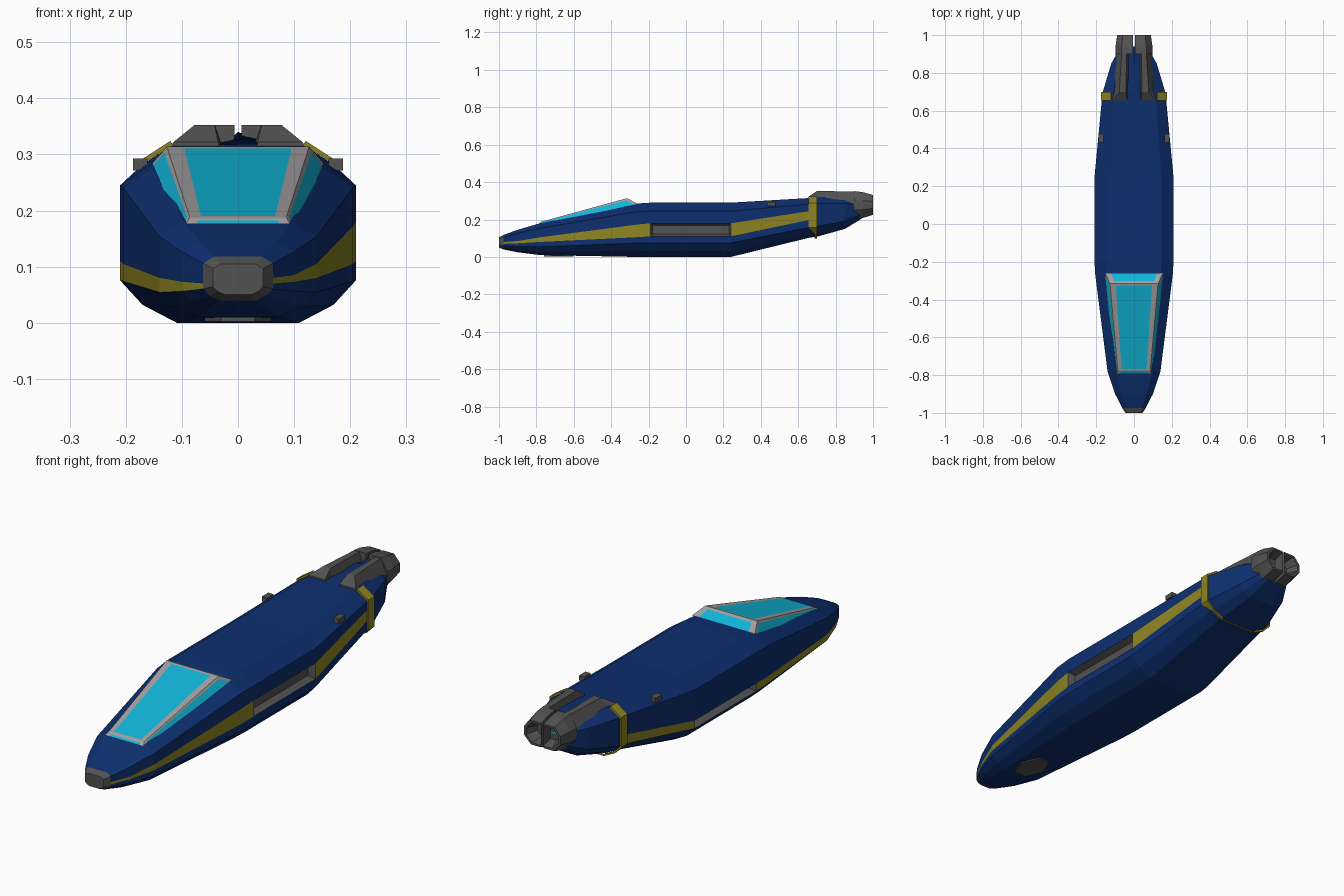
import bpy
import bmesh
from math import cos, sin, pi
from mathutils import Vector

cube = bpy.data.objects.get("Cube")
if cube:
    bpy.data.objects.remove(cube)


def make_material(name, rgb):
    mat = bpy.data.materials.new(name)
    mat.use_nodes = True
    color = (*rgb, 1)
    mat.diffuse_color = color
    mat.node_tree.nodes["Principled BSDF"].inputs["Base Color"].default_value = color
    return mat


NAVY, YELLOW, GRAY, FRAME, GLASS = range(5)
MATERIALS = [
    make_material("navy paint", (.004, .028, .16)),
    make_material("mustard stripe", (.27, .235, .016)),
    make_material("dark gray metal", (.085, .085, .085)),
    make_material("pale gray frame", (.36, .35, .35)),
    make_material("cyan glass", (.005, .46, .69)),
]


def finish(name, bm, recalc=True):
    if recalc:
        bmesh.ops.recalc_face_normals(bm, faces=bm.faces)
    mesh = bpy.data.meshes.new(name)
    bm.to_mesh(mesh)
    bm.free()
    for mat in MATERIALS:
        mesh.materials.append(mat)
    obj = bpy.data.objects.new(name, mesh)
    bpy.context.collection.objects.link(obj)
    return obj


def loft(bm, rings, color, closed=True, caps=True):
    """Skin a list of point rings; color may be a value or a rule(station, strip)."""
    rows = [[bm.verts.new(p) for p in ring] for ring in rings]
    count = len(rows[0])
    for s, (a, b) in enumerate(zip(rows, rows[1:])):
        for i in range(count if closed else count - 1):
            j = (i + 1) % count
            face = bm.faces.new((a[i], a[j], b[j], b[i]))
            face.material_index = color(s, i) if callable(color) else color
    if caps:
        for row in (rows[0], rows[-1]):
            bm.faces.new(row).material_index = GRAY
    return rows


def mirror_ring(ring):
    return [(-x, y, z) for x, y, z in ring]


def half_section(y, w, zb, zt, lo, hi):
    """Left half of the hull outline, from the belly to the top edge."""
    h = zt - zb
    return [(.52 * w, y, zb), (.81 * w, y, zb + .11 * h), (w, y, zb + .26 * h),
            (w, y, lo), (w, y, hi), (w, y, zb + .845 * h), (.69 * w, y, zt)]


# Hull: y, half width, bottom, top, stripe bottom, stripe top, spine height
STATIONS = [
    (-1, .045, .05, .105, .072, .08, .105),
    (-.975, .062, .04, .118, .07, .08, .118),
    (-.9, .1, .025, .145, .073, .085, .145),
    (-.78, .14, .01, .18, .08, .105, .18),
    (-.27, .205, 0, .285, .105, .172, .285),
    (-.19, .21, 0, .29, .11, .18, .29),
    (.24, .21, 0, .29, .11, .18, .29),
    (.66, .17, .103, .315, .198, .245, .315),
    (.7, .165, .108, .318, .205, .25, .318),
    (.85, .12, .15, .31, .21, .25, .328),
    (.94, .07, .205, .295, .235, .26, .34),
]
STRIPE = (3, 11)
BAY_STATION = 5


def hull_color(s, i):
    if s == 0:
        return GRAY
    if i in STRIPE and s < 7:
        return GRAY if s == BAY_STATION else YELLOW
    return NAVY


bm = bmesh.new()
rings = []
for *section, spine in STATIONS:
    half = half_section(*section)
    rings.append(half + [(0, section[0], spine)] + mirror_ring(half)[::-1])
loft(bm, rings, hull_color)
bmesh.ops.recalc_face_normals(bm, faces=bm.faces)
# Side bays sunk into the stripe
bays = [f for f in bm.faces if f.material_index == GRAY
        and abs(f.calc_center_median().x) > .2]
bmesh.ops.inset_individual(bm, faces=bays, thickness=.016, depth=-.03)
finish("hull", bm, recalc=False)

# Raised band around the tail, narrowing under the belly
band = []
for y, belly_y, grow in ((.655, .688, 0), (.655, .688, .007), (.7, .7, .007), (.7, .7, 0)):
    ring = half_section(y, .168 + grow, .105 - grow, .317 + grow, .2, .25)
    band.append([(x, belly_y if i < 2 else y, z) for i, (x, _, z) in enumerate(ring)])
bm = bmesh.new()
for side in (band, [mirror_ring(r) for r in band]):
    loft(bm, side, YELLOW, closed=False, caps=False)
# Belly part of the band joins both sides
x, z = band[1][0][0], band[1][0][2]
belly = [(-x, .688, z), (x, .688, z), (x, .7, z), (-x, .7, z)]
bm.faces.new([bm.verts.new(p) for p in belly]).material_index = YELLOW
finish("tail_band", bm)


# Canopy: tapered glasshouse with frame strips
def pane(bm, a, b, c, d, us, vs, glass_row):
    """Split quad a-b (base), c-d (top) into a grid; the middle cell is glass."""
    a, b, c, d = map(Vector, (a, b, c, d))
    grid = [[bm.verts.new(a.lerp(b, u).lerp(d.lerp(c, u), v)) for u in us] for v in vs]
    for r in range(len(vs) - 1):
        for k in range(len(us) - 1):
            face = bm.faces.new((grid[r][k], grid[r][k + 1], grid[r + 1][k + 1], grid[r + 1][k]))
            face.material_index = GLASS if (k == 1 and r == glass_row) else FRAME


base = [(-.1, -.81, .163), (.1, -.81, .163), (.153, -.26, .284), (-.153, -.26, .284)]
roof = [(-.086, -.775, .188), (.086, -.775, .188), (.127, -.315, .314), (-.127, -.315, .314)]
bm = bmesh.new()
pane(bm, *roof, (0, .12, .88, 1), (0, .015, .975, 1), 1)
for i in range(4):
    j = (i + 1) % 4
    edge = .035 if i % 2 else .1
    pane(bm, base[i], base[j], roof[j], roof[i], (0, edge, 1 - edge, 1), (0, .78, 1), 0)
bmesh.ops.remove_doubles(bm, verts=bm.verts, dist=.0005)
finish("canopy", bm)

# Engine pods on the tail: y, base inner/outer x, top inner/outer x, base z, top z
PODS = [(.655, .03, .135, .035, .115, .29, .322),
        (.7, .03, .13, .042, .078, .28, .352),
        (.91, .012, .095, .04, .065, .27, .35)]
pod = [[(bi, y, zb), (bo, y, zb), (to, y, zt), (ti, y, zt)]
       for y, bi, bo, ti, to, zb, zt in PODS]

# Exhaust halves with a narrow gap between them and a sunken rear
NOZZLE = [(.006, 1), (.065, 1), (.097, .35), (.097, -.35), (.06, -1), (.006, -1)]


def nozzle_ring(y, width, middle, half_height):
    return [(max(.006, x * width), y, middle + z * half_height) for x, z in NOZZLE]


nozzle = [nozzle_ring(.9, 1, .276, .076), nozzle_ring(.945, 1, .277, .069),
          nozzle_ring(1, .92, .278, .053), nozzle_ring(1, .8, .278, .044),
          nozzle_ring(.95, .6, .278, .03)]

for side, flip in (("left", lambda r: r), ("right", mirror_ring)):
    for part, part_rings in (("engine_pod", pod), ("exhaust", nozzle)):
        bm = bmesh.new()
        loft(bm, [flip(r) for r in part_rings], GRAY)
        finish(f"{part}_{side}", bm)


def box(name, center, size, color):
    bm = bmesh.new()
    bmesh.ops.create_cube(bm, size=1)
    for v in bm.verts:
        v.co = Vector(center) + Vector(size) * v.co
    for f in bm.faces:
        f.material_index = color
    finish(name, bm)


# Small side vents and exhaust glow strips
for side, s in (("left", 1), ("right", -1)):
    box(f"vent_{side}", (s * .174, .455, .282), (.026, .045, .022), GRAY)
    box(f"glow_{side}", (s * .025, .952, .278), (.03, .006, .01), GLASS)

# Hexagonal hatch under the nose
bm = bmesh.new()
hexagon = [(.06 * cos(k * pi / 3), -.68 + .09 * sin(k * pi / 3)) for k in range(6)]
loft(bm, [[(x, y, z) for x, y in hexagon] for z in (.002, .012)], GRAY)
finish("belly_hatch", bm)
